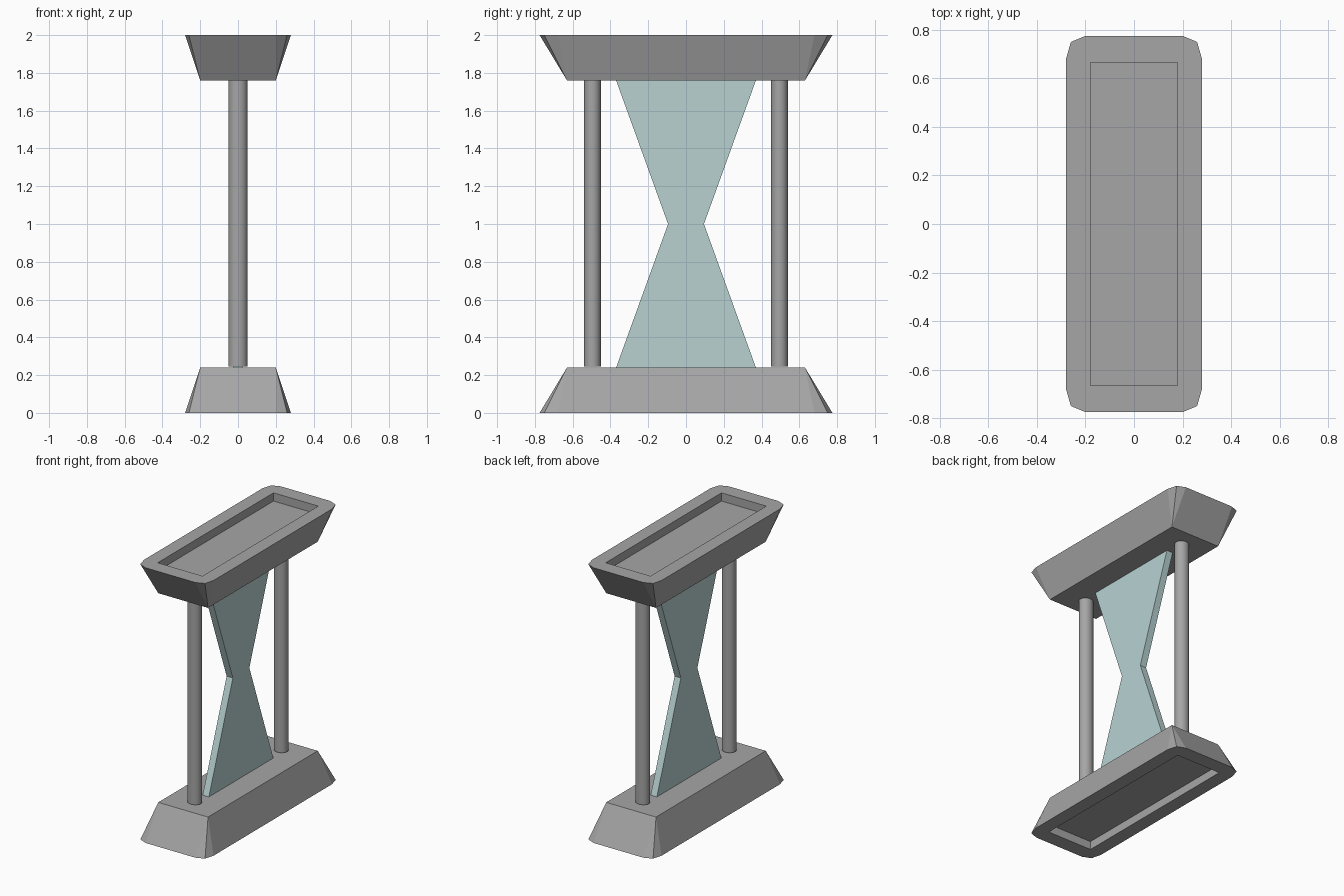
import bpy
import bmesh
from mathutils import Matrix

if "Cube" in bpy.data.objects:
    bpy.data.objects.remove(bpy.data.objects["Cube"])


def make_material(name, color):
    mat = bpy.data.materials.new(name)
    mat.use_nodes = True
    mat.diffuse_color = color
    mat.node_tree.nodes["Principled BSDF"].inputs["Base Color"].default_value = color
    return mat


def add_object(name, bm, mat):
    bmesh.ops.recalc_face_normals(bm, faces=bm.faces)
    mesh = bpy.data.meshes.new(name)
    bm.to_mesh(mesh)
    bm.free()
    mesh.materials.append(mat)
    obj = bpy.data.objects.new(name, mesh)
    bpy.context.collection.objects.link(obj)
    return obj


grey = make_material("stone grey", (0.38, 0.38, 0.38, 1))
glass = make_material("pale glass", (0.48, 0.64, 0.64, 1))

BASE_H = 0.24
QUADRANTS = [(1, 1), (-1, 1), (-1, -1), (1, -1)]
CORNER = [(0.28, 0.68), (0.26, 0.75), (0.2, 0.775)]


def plinth(name, upside_down):
    """Tapered block: rounded wide rim, sharp narrow face, recess in the rim side."""
    bm = bmesh.new()

    def rectangle(x, y, z):
        return [bm.verts.new((sx * x, sy * y, z)) for sx, sy in QUADRANTS]

    narrow = rectangle(0.2, 0.63, BASE_H)
    lip = rectangle(0.18, 0.665, 0)
    floor = rectangle(0.18, 0.665, 0.06)
    rim = []
    for sx, sy in QUADRANTS:
        points = CORNER if sx * sy > 0 else CORNER[::-1]
        rim.append([bm.verts.new((sx * x, sy * y, 0)) for x, y in points])
    bm.faces.new(narrow)
    bm.faces.new(floor)
    for i in range(4):
        j = (i + 1) % 4
        # Sloped side, rim strip and recess wall
        bm.faces.new((rim[i][2], rim[j][0], narrow[j], narrow[i]))
        bm.faces.new((rim[i][2], rim[j][0], lip[j], lip[i]))
        bm.faces.new((lip[i], lip[j], floor[j], floor[i]))
        # Corner fans
        for k in range(2):
            bm.faces.new((rim[i][k], rim[i][k + 1], narrow[i]))
            bm.faces.new((rim[i][k], rim[i][k + 1], lip[i]))
    if upside_down:
        for v in bm.verts:
            v.co.z = 2 - v.co.z
    return add_object(name, bm, grey)


plinth("bottom_plinth", False)
plinth("top_plinth", True)

# Slightly oval posts
for name, y in (("front_post", -0.495), ("back_post", 0.495)):
    bm = bmesh.new()
    bmesh.ops.create_cone(bm, cap_ends=True, segments=24, radius1=1, radius2=1, depth=1)
    bm.transform(Matrix.Translation((0, y, 1.003)) @ Matrix.Diagonal((0.05, 0.045, 1.515, 1)))
    post = add_object(name, bm, grey)
    bpy.ops.object.select_all(action="DESELECT")
    post.select_set(True)
    bpy.context.view_layer.objects.active = post
    bpy.ops.object.shade_smooth_by_angle()

# Flat hourglass panel: two trapezoids joined at the waist
bm = bmesh.new()
half = [(0.37, BASE_H), (0.095, 1), (0.37, 2 - BASE_H)]
outline = half + [(-y, z) for y, z in reversed(half)]
face = bm.faces.new([bm.verts.new((-0.025, y, z)) for y, z in outline])
result = bmesh.ops.extrude_face_region(bm, geom=[face])
new_verts = [g for g in result["geom"] if isinstance(g, bmesh.types.BMVert)]
bmesh.ops.translate(bm, verts=new_verts, vec=(0.05, 0, 0))
add_object("hourglass_panel", bm, glass)
